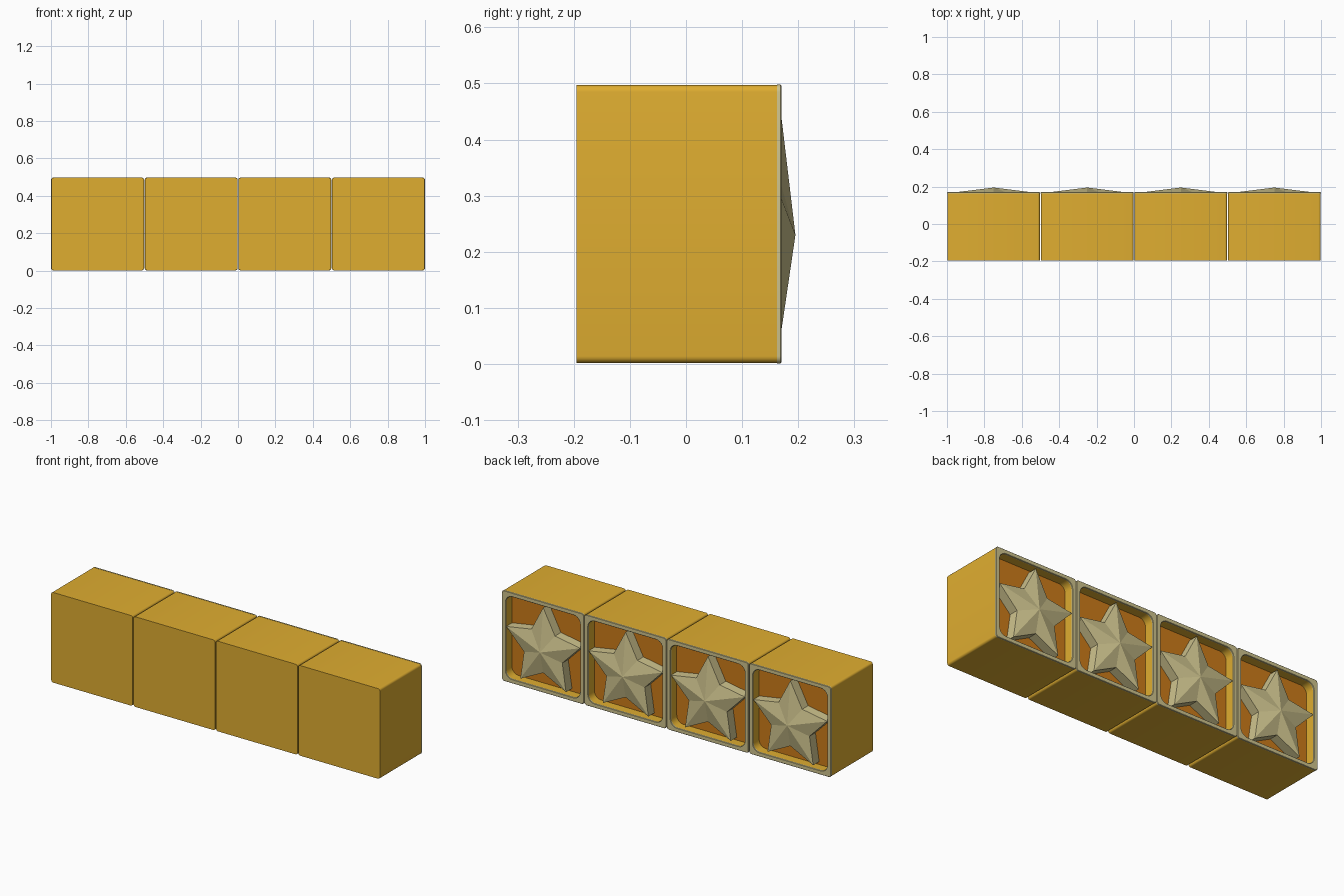
import bpy, bmesh
from math import sin, cos, pi

if "Cube" in bpy.data.objects:
    bpy.data.objects.remove(bpy.data.objects["Cube"])

PITCH, HALF, ZC = 0.5005, 0.2475, 0.2495
BACK, RIM_Y, FRONT, FLOOR, APEX = -0.195, 0.162, 0.17, 0.115, 0.195
OPEN = 0.226


def material(name, rgb):
    m = bpy.data.materials.new(name)
    m.diffuse_color = (*rgb, 1)
    m.use_nodes = True
    m.node_tree.nodes["Principled BSDF"].inputs["Base Color"].default_value = m.diffuse_color
    return m


gold = material("gold", (0.74, 0.42, 0.03))
orange = material("orange", (0.61, 0.20, 0.01))
khaki = material("khaki", (0.62, 0.55, 0.27))


def rounded_square(half, radius, y, seg=5):
    """Loop of points around a rounded square facing +y."""
    pts = []
    for k in range(4):
        a0 = k * pi / 2
        cx = (half - radius) * (1 if k in (0, 3) else -1)
        cz = (half - radius) * (1 if k in (0, 1) else -1)
        for i in range(seg + 1):
            a = a0 + i / seg * pi / 2
            pts.append((cx + radius * cos(a), y, ZC + cz + radius * sin(a)))
    return pts


def star_loop(y, outer=0.236, inner=0.122, zc=0.23):
    return [((inner if i % 2 else outer) * sin(i * pi / 5), y,
             zc + (inner if i % 2 else outer) * cos(i * pi / 5)) for i in range(10)]


def loft(name, loops, mat, x, cap_start=False, cap_end=False, closed=False,
         apex=None, smooth=True):
    """Skin a chain of equal-length loops into one object."""
    bm = bmesh.new()
    rings = [[bm.verts.new(p) for p in loop] for loop in loops]
    pairs = list(zip(rings, rings[1:]))
    if closed:
        pairs.append((rings[-1], rings[0]))
    n = len(rings[0])
    for a, b in pairs:
        for i in range(n):
            j = (i + 1) % n
            bm.faces.new((a[i], a[j], b[j], b[i]))
    if cap_start:
        bm.faces.new(rings[0])
    if cap_end:
        bm.faces.new(rings[-1])
    if apex:
        tip = bm.verts.new(apex)
        for i in range(n):
            bm.faces.new((rings[-1][i], rings[-1][(i + 1) % n], tip))
    bmesh.ops.recalc_face_normals(bm, faces=bm.faces)
    me = bpy.data.meshes.new(name)
    bm.to_mesh(me)
    bm.free()
    me.materials.append(mat)
    ob = bpy.data.objects.new(name, me)
    bpy.context.collection.objects.link(ob)
    ob.location.x = x
    if smooth:
        bpy.ops.object.select_all(action='DESELECT')
        ob.select_set(True)
        bpy.context.view_layer.objects.active = ob
        bpy.ops.object.shade_smooth_by_angle(angle=0.6)
    return ob


for b in range(4):
    x = (b - 1.5) * PITCH
    # Block body with a shallow recess; its last cap is the recess floor
    body = loft(f"block_body_{b + 1}", [
        rounded_square(HALF, 0.012, BACK),
        rounded_square(HALF, 0.012, RIM_Y),
        rounded_square(OPEN, 0.04, RIM_Y),
        rounded_square(OPEN, 0.04, FLOOR)], gold, x, cap_start=True, cap_end=True)
    body.data.materials.append(orange)
    for f in body.data.polygons:
        if len(f.vertices) > 4 and f.center.y > 0:
            f.material_index = 1
    # Thin border with softened edges around the recess
    e = 0.002
    loft(f"rim_{b + 1}", [
        rounded_square(HALF + 0.001, 0.013, RIM_Y),
        rounded_square(HALF + 0.001, 0.013, FRONT - e),
        rounded_square(HALF + 0.001 - e, 0.012, FRONT),
        rounded_square(OPEN + e, 0.042, FRONT),
        rounded_square(OPEN, 0.04, FRONT - e),
        rounded_square(OPEN, 0.04, RIM_Y)], khaki, x, closed=True)
    # Faceted star rising to a central point
    loft(f"star_{b + 1}", [star_loop(FLOOR - 0.001), star_loop(0.167)], khaki, x,
         cap_start=True, apex=(0, APEX, 0.23), smooth=False)
